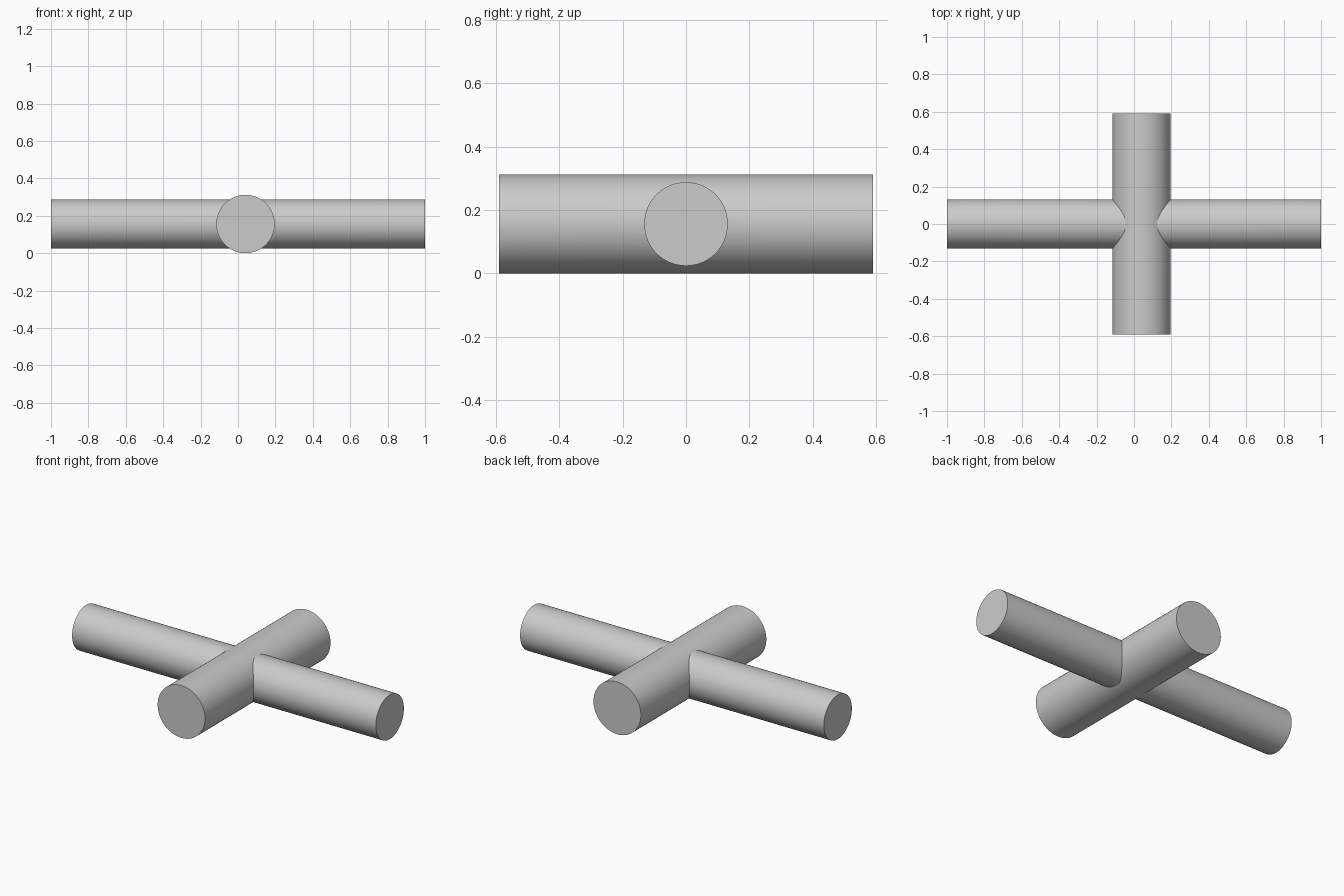
import bpy
from math import pi

cube = bpy.data.objects.get("Cube")
if cube:
    bpy.data.objects.remove(cube, do_unlink=True)

grey = bpy.data.materials.new("light grey")
grey.use_nodes = True
colour = (0.6, 0.6, 0.6, 1)
grey.diffuse_color = colour
grey.node_tree.nodes["Principled BSDF"].inputs["Base Color"].default_value = colour

AXIS_Z = 0.156


def rod(name, radius, length, x, rotation):
    bpy.ops.mesh.primitive_cylinder_add(
        vertices=96, radius=radius, depth=length,
        location=(x, 0, AXIS_Z), rotation=rotation)
    obj = bpy.context.object
    obj.name = name
    obj.data.materials.append(grey)
    return obj


# Thin long rod along x, thick short rod along y
long_rod = rod("long_rod", 0.132, 2.0, 0, (0, pi / 2, 0))
cross = rod("crossed_rods", 0.156, 1.18, 0.04, (pi / 2, 0, 0))

# Fuse the two rods into one solid
union = cross.modifiers.new("fuse", 'BOOLEAN')
union.operation = 'UNION'
union.solver = 'EXACT'
union.object = long_rod
bpy.ops.object.modifier_apply(modifier=union.name)
bpy.data.objects.remove(long_rod, do_unlink=True)

# Smooth sides, sharp ends and seams
bpy.ops.object.shade_smooth_by_angle(angle=pi / 8)
